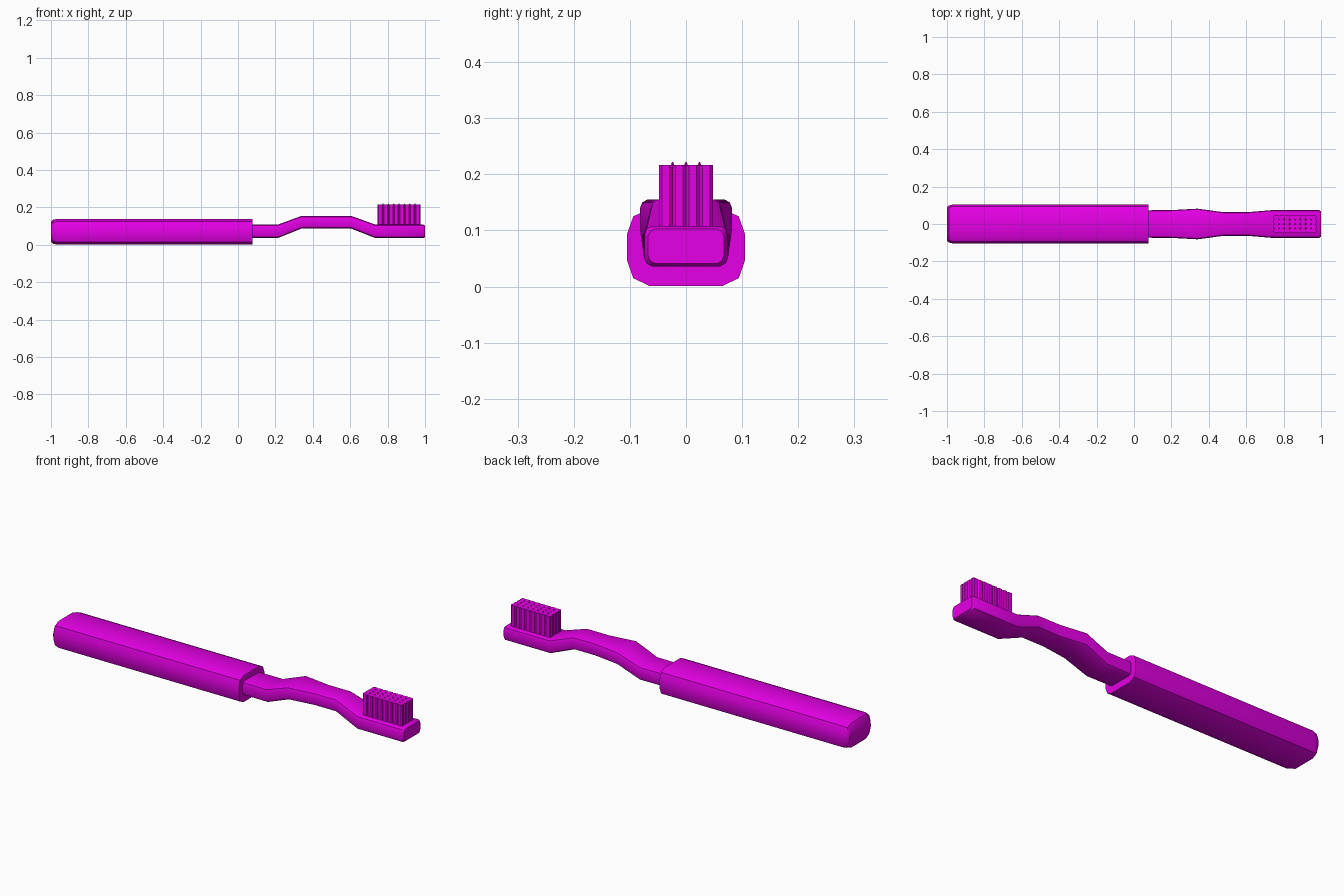
import bpy, bmesh

if "Cube" in bpy.data.objects:
    bpy.data.objects.remove(bpy.data.objects["Cube"])

mat = bpy.data.materials.new("magenta_plastic")
mat.diffuse_color = (0.78, 0.0, 0.78, 1)
mat.use_nodes = True
mat.node_tree.nodes["Principled BSDF"].inputs["Base Color"].default_value = mat.diffuse_color


def finish(bm, name, angle):
    bmesh.ops.recalc_face_normals(bm, faces=bm.faces)
    me = bpy.data.meshes.new(name)
    bm.to_mesh(me)
    bm.free()
    ob = bpy.data.objects.new(name, me)
    bpy.context.collection.objects.link(ob)
    me.materials.append(mat)
    bpy.ops.object.select_all(action='DESELECT')
    ob.select_set(True)
    bpy.context.view_layer.objects.active = ob
    bpy.ops.object.shade_smooth_by_angle(angle=angle)
    return ob


def skin(bm, rings):
    """Join matching rings of points into a closed solid."""
    rings = [[bm.verts.new(p) for p in ring] for ring in rings]
    n = len(rings[0])
    for a, b in zip(rings, rings[1:]):
        for i in range(n):
            j = (i + 1) % n
            bm.faces.new((a[i], a[j], b[j], b[i]))
    bm.faces.new(rings[0])
    bm.faces.new(rings[-1])


def section(hw, z0, z1, cuts):
    """Symmetric section; cuts are (y inset, z inset) corner points."""
    c, h = (z0 + z1) / 2, (z1 - z0) / 2
    q = [(hw - a, h - b) for a, b in cuts]      # one corner, side to top
    r = q[::-1]
    pts = q + [(-y, z) for y, z in r] + [(-y, -z) for y, z in q] + [(y, -z) for y, z in r]
    return [(y, c + z) for y, z in pts]


def loft(name, stations, cuts, angle):
    bm = bmesh.new()
    skin(bm, [[(x, y, z) for y, z in section(hw, z0, z1, cuts)]
              for x, hw, z0, z1 in stations])
    return finish(bm, name, angle)


# Thick grip with a bevelled rear end
loft("handle", [(-1.0, 0.088, 0.018, 0.122), (-0.99, 0.099, 0.006, 0.134),
                (-0.965, 0.105, 0.001, 0.139), (0.078, 0.105, 0.001, 0.139)],
     [(0, 0.045), (0.011, 0.014), (0.04, 0)], 0.6)

# Neck arching up and down into the flat head
loft("neck_and_head", [(0.05, 0.073, 0.037, 0.109), (0.215, 0.075, 0.037, 0.109),
                       (0.34, 0.082, 0.087, 0.155), (0.48, 0.063, 0.087, 0.155),
                       (0.605, 0.063, 0.087, 0.155), (0.735, 0.074, 0.036, 0.108),
                       (0.99, 0.074, 0.036, 0.108), (1.0, 0.068, 0.041, 0.103)],
     [(0, 0.015), (0.004, 0.005), (0.013, 0)], 0.6)

# Bristle tufts: a tight grid of chamfered columns
X0, X1, HW = 0.747, 0.975, 0.048
COLS, ROWS = 8, 4
dx, dy = (X1 - X0) / COLS, 2 * HW / ROWS


def column(bm, cx, cy, outline, levels):
    skin(bm, [[(cx + x * s, cy + y * s, z) for x, y in outline] for z, s in levels])


bm = bmesh.new()
w, d, k = dx / 2, dy / 2, 0.005
octagon = [(w, d - k), (w - k, d), (-w + k, d), (-w, d - k),
           (-w, -d + k), (-w + k, -d), (w - k, -d), (w, -d + k)]
for i in range(COLS):
    for j in range(ROWS):
        column(bm, X0 + (i + 0.5) * dx, -HW + (j + 0.5) * dy, octagon,
               [(0.1, 1), (0.217, 1)])
finish(bm, "bristle_tufts", 0.5)

# Slim pointed bristles standing in the gaps between tufts
bm = bmesh.new()
diamond = [(0.004, 0), (0, 0.004), (-0.004, 0), (0, -0.004)]
for i in range(1, COLS):
    for j in range(1, ROWS):
        column(bm, X0 + i * dx, -HW + j * dy, diamond,
               [(0.1, 1), (0.215, 1), (0.222, 0.2)])
finish(bm, "bristle_tips", 0.5)
